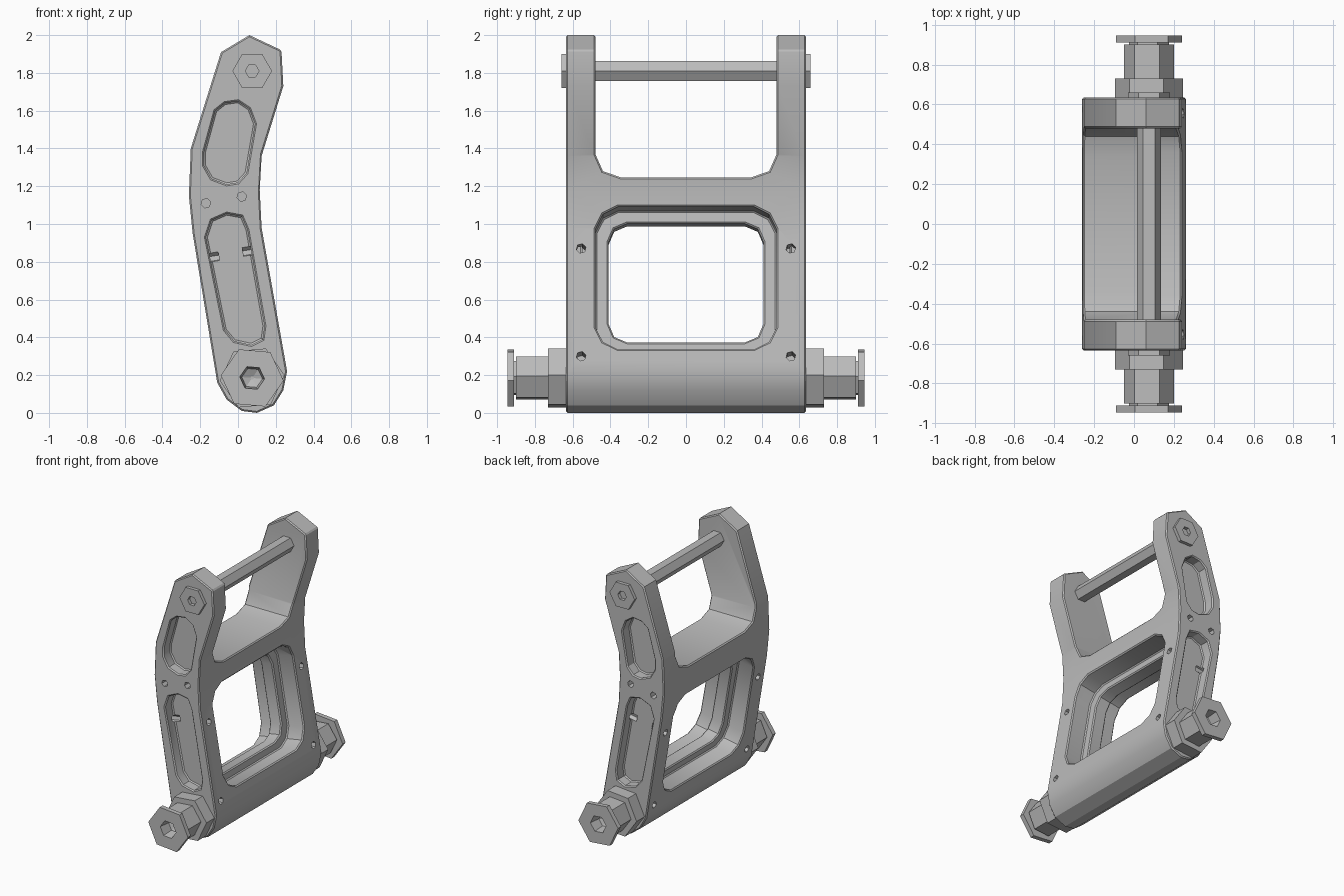
import bpy, bmesh
from math import radians, cos, sin
from mathutils import Vector

cube = bpy.data.objects.get("Cube")
if cube:
    bpy.data.objects.remove(cube, do_unlink=True)

metal = bpy.data.materials.new("plain grey metal")
metal.use_nodes = True
grey = (0.5, 0.5, 0.5, 1)
metal.diffuse_color = grey
metal.node_tree.nodes["Principled BSDF"].inputs["Base Color"].default_value = grey


def loft(name, rings):
    """Closed solid through a list of equal-length rings of points."""
    bm = bmesh.new()
    loops = [[bm.verts.new(p) for p in ring] for ring in rings]
    n = len(loops[0])
    for a, b in zip(loops, loops[1:]):
        for i in range(n):
            j = (i + 1) % n
            bm.faces.new((a[i], a[j], b[j], b[i]))
    bm.faces.new(loops[0])
    bm.faces.new(loops[-1])
    bmesh.ops.recalc_face_normals(bm, faces=bm.faces)
    mesh = bpy.data.meshes.new(name)
    bm.to_mesh(mesh)
    bm.free()
    mesh.materials.append(metal)
    ob = bpy.data.objects.new(name, mesh)
    bpy.context.collection.objects.link(ob)
    return ob


def prism(name, pts, place, start, end):
    return loft(name, [[place(p, q, t) for p, q in pts] for t in (start, end)])


def along_y(x, z, t):
    return Vector((x, t, z))


def along_x(y, z, t):
    return Vector((t, y, z))


def through_slab(y, w, u):
    """Direction square to the leaning lower half of the frame."""
    return Vector((-0.01 + 0.985 * u - 0.17 * w, y, 0.68 + 0.17 * u + 0.985 * w))


def hexagon(cx, cy, r, turn=0):
    return [(cx + r * cos(radians(60 * i + turn)), cy + r * sin(radians(60 * i + turn)))
            for i in range(6)]


def hex_turned(name, cx, cz, sections):
    """Hexagonal part along y from (y, radius, turn) sections."""
    return loft(name, [[along_y(x, z, y) for x, z in hexagon(cx, cz, r, turn)]
                       for y, r, turn in sections])


def apply_modifier(ob, mod):
    bpy.ops.object.select_all(action='DESELECT')
    bpy.context.view_layer.objects.active = ob
    ob.select_set(True)
    bpy.ops.object.modifier_apply(modifier=mod.name)


def cut(ob, cutter):
    cutter.hide_render = True
    mod = ob.modifiers.new("cut", 'BOOLEAN')
    mod.operation = 'DIFFERENCE'
    mod.solver = 'EXACT'
    mod.object = cutter
    apply_modifier(ob, mod)
    bpy.data.objects.remove(cutter, do_unlink=True)


def smooth(ob):
    bpy.ops.object.select_all(action='DESELECT')
    bpy.context.view_layer.objects.active = ob
    ob.select_set(True)
    bpy.ops.object.shade_smooth_by_angle(angle=radians(30))


def rounded_rect(half, low, high, a, b):
    """Rectangle with two-facet corners."""
    right = [(half - a, low), (half - b, low + b), (half, low + a),
             (half, high - a), (half - b, high - b), (half - a, high)]
    return right + [(-y, z) for y, z in reversed(right)]


# Frame: bent side profile extruded across the full width
side = [(0.06, 2.0), (0.23, 1.92), (0.24, 1.73), (0.125, 1.36), (0.115, 1.18),
        (0.125, 0.98), (0.26, 0.22), (0.24, 0.12), (0.19, 0.04), (0.1, 0.0),
        (0.02, 0.01), (-0.06, 0.07), (-0.11, 0.16), (-0.24, 0.95),
        (-0.26, 1.15), (-0.25, 1.4), (-0.09, 1.91)]
frame = prism("frame", side, along_y, -0.635, 0.635)

# Open slot between the two upper arms
slot = [(0.48, 2.3), (0.48, 1.37), (0.44, 1.28), (0.34, 1.245)]
slot += [(-y, z) for y, z in reversed(slot)]
cut(frame, prism("slot_cutter", slot, along_x, -0.7, 0.7))

# Window with a narrower rim halfway through
rim = rounded_rect(0.41, -0.32, 0.32, 0.1, 0.03)
opening = rounded_rect(0.48, -0.38, 0.385, 0.12, 0.04)
cut(frame, prism("rim_cutter", rim, through_slab, -0.5, 0.5))
for s in (1, -1):
    cut(frame, prism("window_cutter", opening, through_slab, 0.05 * s, 0.5 * s))

# Lightening pockets on both outer sides
lower_pocket = [(-0.06, 1.055), (0.02, 1.04), (0.05, 0.97), (0.14, 0.46), (0.13, 0.39),
                (0.07, 0.36), (-0.02, 0.38), (-0.07, 0.44), (-0.17, 0.93), (-0.14, 1.02)]
upper_pocket = [(-0.07, 1.64), (0.0, 1.65), (0.06, 1.61), (0.09, 1.53), (0.045, 1.27),
                (0.0, 1.22), (-0.06, 1.21), (-0.14, 1.24), (-0.18, 1.31),
                (-0.18, 1.38), (-0.12, 1.6)]
for s in (1, -1):
    for pocket in (lower_pocket, upper_pocket):
        cut(frame, prism("pocket_cutter", pocket, along_y, 0.55 * s, 0.8 * s))

# Fine chamfer on the main edges
bevel = frame.modifiers.new("chamfer", 'BEVEL')
bevel.width = 0.008
bevel.segments = 1
bevel.limit_method = 'ANGLE'
bevel.angle_limit = radians(60)
apply_modifier(frame, bevel)

# Small hexagonal screw holes
for s in (1, -1):
    for x, z in ((-0.17, 1.11), (0.02, 1.145)):
        cut(frame, prism("side_hole_cutter", hexagon(x, z, 0.026, 15), along_y,
                         0.55 * s, 0.8 * s))
    for w in (0.162, -0.418):
        for t in (1, -1):
            cut(frame, prism("face_hole_cutter", hexagon(0.555 * s, w, 0.026, 15),
                             through_slab, 0.065 * t, 0.32 * t))
smooth(frame)

# Hexagonal cross rod with a socket head at each end
half_rod = [(0.63, 0.06, 0), (0.63, 0.105, 0), (0.66, 0.105, 0),
            (0.66, 0.036, 0), (0.6, 0.036, 0)]
sections = [(-y, r, t) for y, r, t in reversed(half_rod)] + half_rod
hex_turned("cross_rod", 0.075, 1.81, sections)

# Stepped pivot pins: nut, shank, neck and flanged cap with a socket
pin = [(0.625, 0.172, 5), (0.73, 0.172, 5), (0.73, 0.126, 5), (0.9, 0.126, 5),
       (0.9, 0.1, 5), (0.91, 0.1, 5), (0.91, 0.167, -5), (0.945, 0.167, -5),
       (0.945, 0.066, -5), (0.86, 0.055, -5), (0.84, 0.01, -5)]
for s, label in ((-1, "front"), (1, "back")):
    hex_turned(label + "_pivot_pin", 0.075, 0.185, [(y * s, r, t) for y, r, t in pin])
